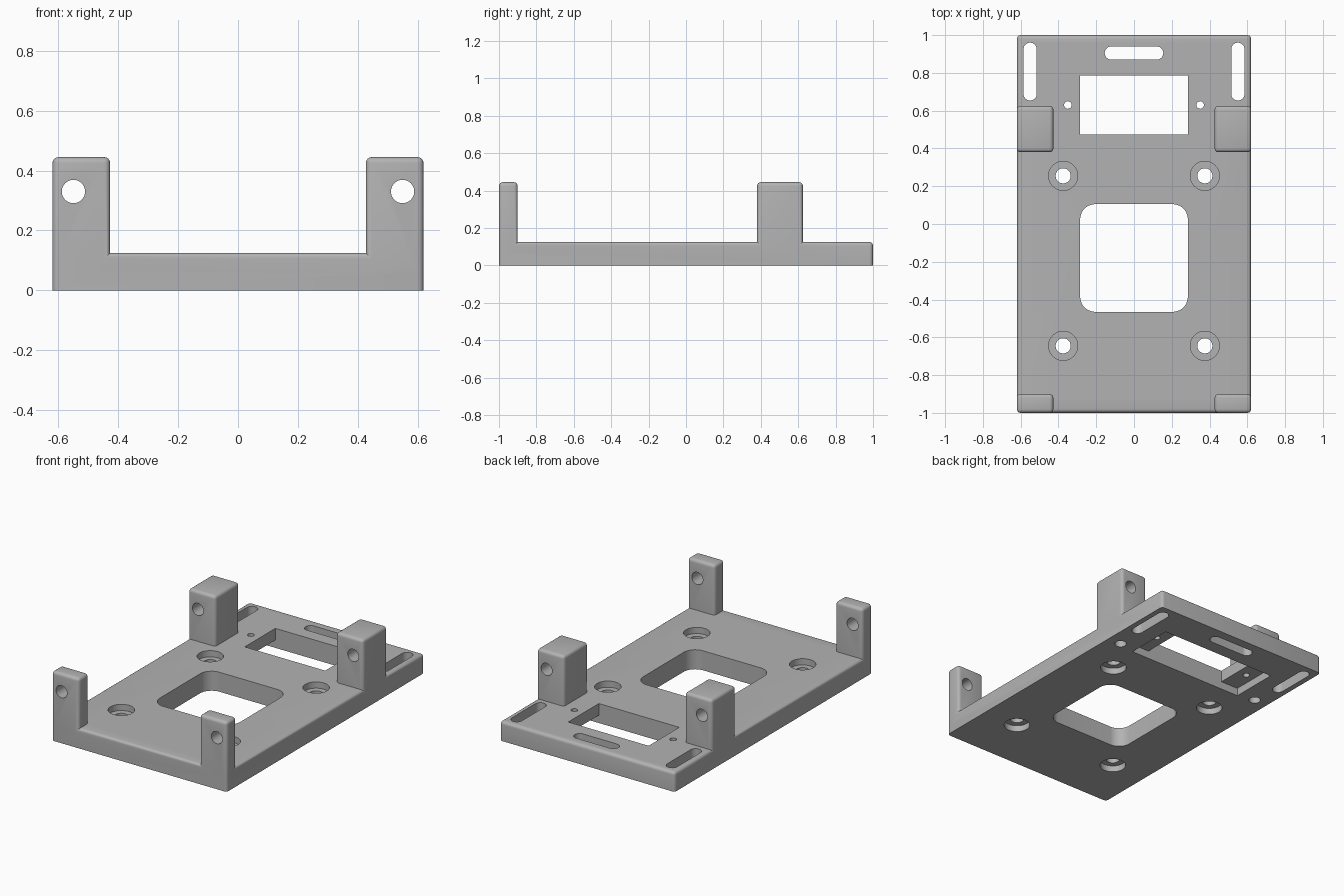
import bpy, bmesh, math
from mathutils import Matrix

if "Cube" in bpy.data.objects:
    bpy.data.objects.remove(bpy.data.objects["Cube"])

grey = bpy.data.materials.new("matte grey")
grey.use_nodes = True
colour = (0.45, 0.45, 0.45, 1)
grey.diffuse_color = colour
grey.node_tree.nodes["Principled BSDF"].inputs["Base Color"].default_value = colour


def make_object(name, bm):
    bmesh.ops.recalc_face_normals(bm, faces=bm.faces)
    mesh = bpy.data.meshes.new(name)
    bm.to_mesh(mesh)
    bm.free()
    mesh.materials.append(grey)
    obj = bpy.data.objects.new(name, mesh)
    bpy.context.collection.objects.link(obj)
    return obj


def rounded_block(name, x, y, z, radius):
    """Box with all edges rounded except those around its underside."""
    bm = bmesh.new()
    bmesh.ops.create_cube(bm, size=1)
    for v in bm.verts:
        v.co = [lo + (c + 0.5) * (hi - lo) for c, (lo, hi) in zip(v.co, (x, y, z))]
    edges = [e for e in bm.edges if max(v.co.z for v in e.verts) > z[0] + 0.001]
    bmesh.ops.bevel(bm, geom=edges, offset=radius, segments=4, profile=0.5,
                    affect='EDGES')
    return make_object(name, bm)


def prism(name, centre, half, radius, z, steps=10, matrix=None):
    """Upright prism with a rounded rectangle, slot or circle as outline."""
    bm = bmesh.new()
    ring = []
    for q, (sx, sy) in enumerate(((1, 1), (-1, 1), (-1, -1), (1, -1))):
        for i in range(steps + 1):
            a = math.pi / 2 * (q + i / steps)
            ring.append(bm.verts.new((
                centre[0] + sx * (half[0] - radius) + radius * math.cos(a),
                centre[1] + sy * (half[1] - radius) + radius * math.sin(a), z[0])))
    face = bm.faces.new(ring)
    top = bmesh.ops.extrude_face_region(bm, geom=[face])["geom"]
    bmesh.ops.translate(bm, vec=(0, 0, z[1] - z[0]),
                        verts=[g for g in top if isinstance(g, bmesh.types.BMVert)])
    bmesh.ops.remove_doubles(bm, verts=bm.verts, dist=0.0001)
    if matrix:
        bm.transform(matrix)
    return make_object(name, bm)


def combine(tool, operation):
    mod = base.modifiers.new(operation, 'BOOLEAN')
    mod.operation, mod.solver, mod.object = operation, 'EXACT', tool
    bpy.ops.object.modifier_apply(modifier=mod.name)
    bpy.data.objects.remove(tool)


def cut(*args, **kwargs):
    combine(prism("cutter", *args, **kwargs), 'DIFFERENCE')


THICK = 0.125
THROUGH = (-0.1, 0.2)
W = 0.62

# Base plate
base = rounded_block("mounting_plate", (-W, W), (-1, 1), (0, THICK), 0.02)
bpy.context.view_layer.objects.active = base
base.select_set(True)

# Four upright posts
for s in (-1, 1):
    x = tuple(sorted((s * 0.427, s * W)))
    for y in ((-1, -0.9), (0.38, 0.625)):
        combine(rounded_block("post", x, y, (0.06, 0.445), 0.02), 'UNION')

# Windows: rounded centre, square rear, and shallow recess under the rear one
cut((0, -0.18), (0.285, 0.285), 0.08, THROUGH)
cut((0, 0.63), (0.285, 0.155), 0, THROUGH)
cut((0, 0.63), (0.41, 0.155), 0, (-0.1, 0.05))

# Rear strap slot
cut((0, 0.905), (0.155, 0.035), 0.035, THROUGH)

lay_along_y = Matrix.Rotation(math.pi / 2, 4, 'X')
for s in (-1, 1):
    # Side slots and small screw holes
    cut((s * 0.55, 0.807), (0.035, 0.153), 0.035, THROUGH)
    cut((s * 0.35, 0.63), (0.02, 0.02), 0.02, THROUGH, steps=5)
    # Screw holes counterbored from both faces
    for y in (0.255, -0.645):
        cut((s * 0.375, y), (0.04, 0.04), 0.04, THROUGH)
        cut((s * 0.375, y), (0.077, 0.077), 0.077, (0.085, 0.2))
        cut((s * 0.375, y), (0.077, 0.077), 0.077, (-0.1, 0.04))
    # Blind holes up into the rear posts
    cut((s * 0.525, 0.5), (0.035, 0.035), 0.035, (-0.1, 0.25))
    # Cross holes through the front and rear posts
    cut((s * 0.55, 0.33), (0.039, 0.039), 0.039, (-1.2, 1.2), matrix=lay_along_y)

bpy.ops.object.shade_smooth_by_angle(angle=math.radians(30))
